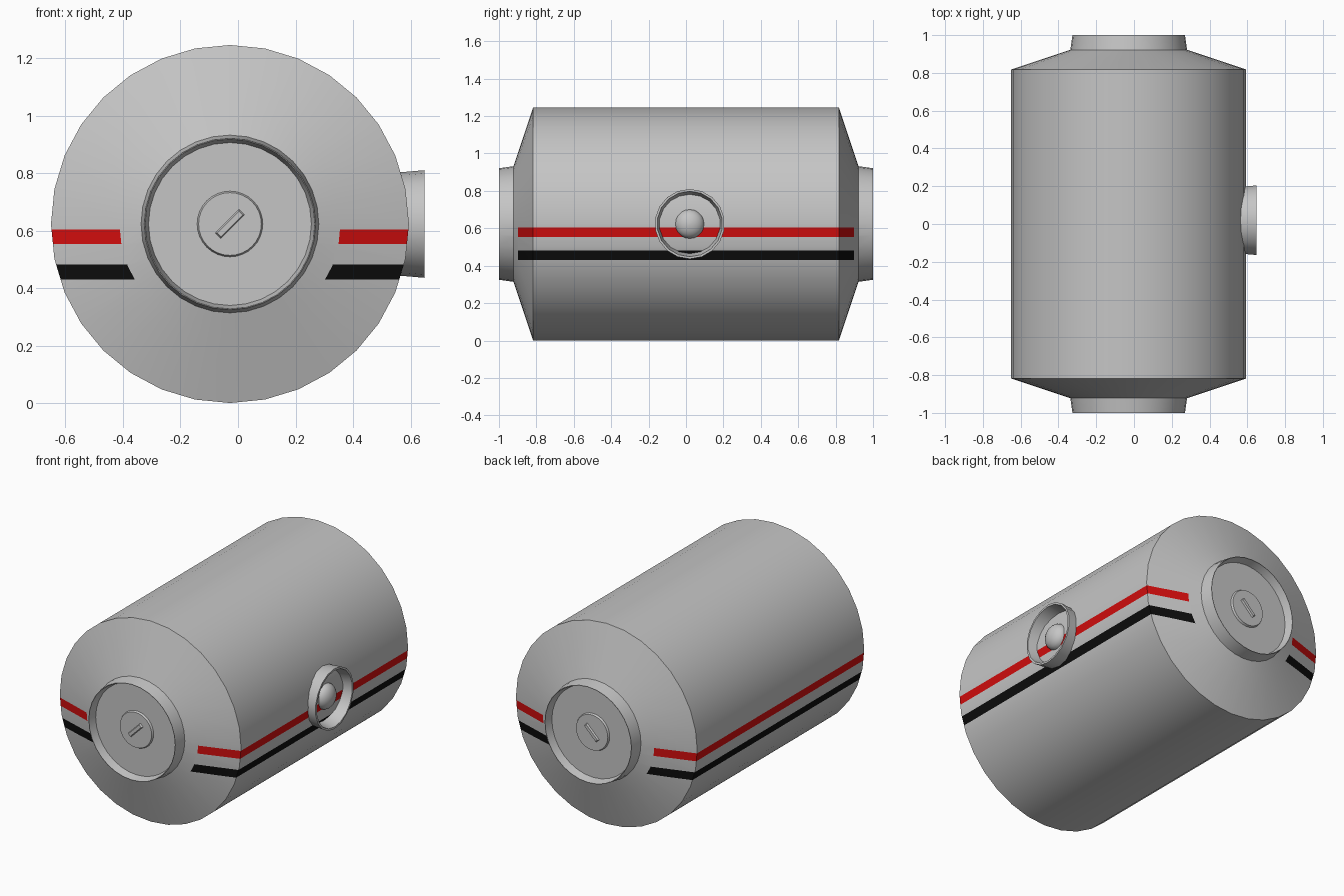
import bpy, bmesh, math
from mathutils import Matrix, Vector

if "Cube" in bpy.data.objects:
    bpy.data.objects.remove(bpy.data.objects["Cube"])

CX, CZ, R = -0.028, 0.623, 0.622      # tank axis position and radius


def material(name, rgb):
    m = bpy.data.materials.new(name)
    m.diffuse_color = (*rgb, 1)
    m.use_nodes = True
    m.node_tree.nodes["Principled BSDF"].inputs["Base Color"].default_value = m.diffuse_color
    return m


grey = material("light_grey", (0.56, 0.56, 0.56))
red = material("red", (0.65, 0.004, 0.004))
black = material("black", (0.004, 0.004, 0.004))


def finish(bm, name, mats, mirror=False):
    bmesh.ops.recalc_face_normals(bm, faces=bm.faces)
    me = bpy.data.meshes.new(name)
    bm.to_mesh(me)
    bm.free()
    for m in mats:
        me.materials.append(m)
    ob = bpy.data.objects.new(name, me)
    bpy.context.collection.objects.link(ob)
    bpy.context.view_layer.objects.active = ob
    for o in bpy.context.selected_objects:
        o.select_set(False)
    ob.select_set(True)
    bpy.ops.object.shade_smooth_by_angle(angle=math.radians(30))
    if mirror:
        ob.modifiers.new("both_ends", 'MIRROR').use_axis = (False, True, False)
    return ob


def lathe(profile, segs, place, cap_start=False, cap_end=False, closed=False):
    """Turn (radius, height) points around local z, then move with place."""
    bm = bmesh.new()
    rings = []
    for r, h in profile:
        rings.append([bm.verts.new(place @ Vector((
            r * math.cos(2 * math.pi * i / segs),
            r * math.sin(2 * math.pi * i / segs), h))) for i in range(segs)])
    pairs = list(zip(rings, rings[1:])) + ([(rings[-1], rings[0])] if closed else [])
    for a, b in pairs:
        for i in range(segs):
            j = (i + 1) % segs
            bm.faces.new((a[i], a[j], b[j], b[i]))
    if cap_start:
        bm.faces.new(rings[0])
    if cap_end:
        bm.faces.new(rings[-1])
    return bm


# local z -> world -y (front end) and local z -> world +x (right side)
along_front = Matrix.Translation((CX, 0, CZ)) @ Matrix.Rotation(math.pi / 2, 4, 'X')
along_right = Matrix.Translation((0, 0.02, CZ)) @ Matrix.Rotation(math.pi / 2, 4, 'Y')

# Tank shell: cylinder, sloped shoulders, collars and recessed end plates
half = [(R, 0.818), (0.309, 0.922), (0.298, 1.0), (0.295, 1.0), (0.283, 0.95)]
profile = [(r, -h) for r, h in reversed(half)] + half
bm = lathe(profile, 32, along_front, True, True)

# Painted stripes, cut into the shell
STRIPES = [(0.554, 0.604, 1), (0.430, 0.482, 2)]
STRIPE_END = 0.897
cuts = [((0, 0, z), (0, 0, 1)) for lo, hi, _ in STRIPES for z in (lo, hi)]
cuts += [((0, s * STRIPE_END, 0), (0, 1, 0)) for s in (-1, 1)]
for co, no in cuts:
    # the collars and end plates carry no paint, so leave them whole
    faces = [f for f in bm.faces if abs(f.calc_center_median().y) < 0.921]
    geom = set(faces)
    for f in faces:
        geom.update(f.edges)
        geom.update(f.verts)
    bmesh.ops.bisect_plane(bm, geom=list(geom), dist=1e-5, plane_co=co, plane_no=no)
for f in bm.faces:
    c = f.calc_center_median()
    for lo, hi, idx in STRIPES:
        if lo < c.z < hi and abs(c.y) < STRIPE_END:
            f.material_index = idx
finish(bm, "tank_shell", [grey, red, black])

# Round knobs on both end plates
bm = lathe([(0.115, 0.948), (0.109, 0.962)], 32, along_front, False, True)
finish(bm, "end_knob", [grey], mirror=True)

# Slanted grip bars on the knobs
bm = bmesh.new()
bmesh.ops.create_cube(bm, size=1)
for v in bm.verts:
    top = v.co.z > 0
    v.co = Vector((v.co.x * (0.106 if top else 0.122),
                   v.co.y * (0.018 if top else 0.031),
                   0.972 if top else 0.958))
bmesh.ops.transform(bm, matrix=along_front @ Matrix.Rotation(math.radians(45), 4, 'Z'),
                    verts=bm.verts)
finish(bm, "grip_bar", [grey], mirror=True)

# Flared ring of the port on the right side
bm = lathe([(0.179, 0.54), (0.182, 0.592), (0.187, 0.648), (0.175, 0.648), (0.152, 0.54)],
           18, along_right, closed=True)
finish(bm, "port_ring", [grey])

# Dome lens inside the port
dome = [(0.078 * math.cos(a), 0.585 + 0.055 * math.sin(a))
        for a in (math.radians(d) for d in (0, 15, 30, 45, 60, 75, 87))]
bm = lathe(dome, 20, along_right, cap_end=True)
finish(bm, "port_dome", [grey])
